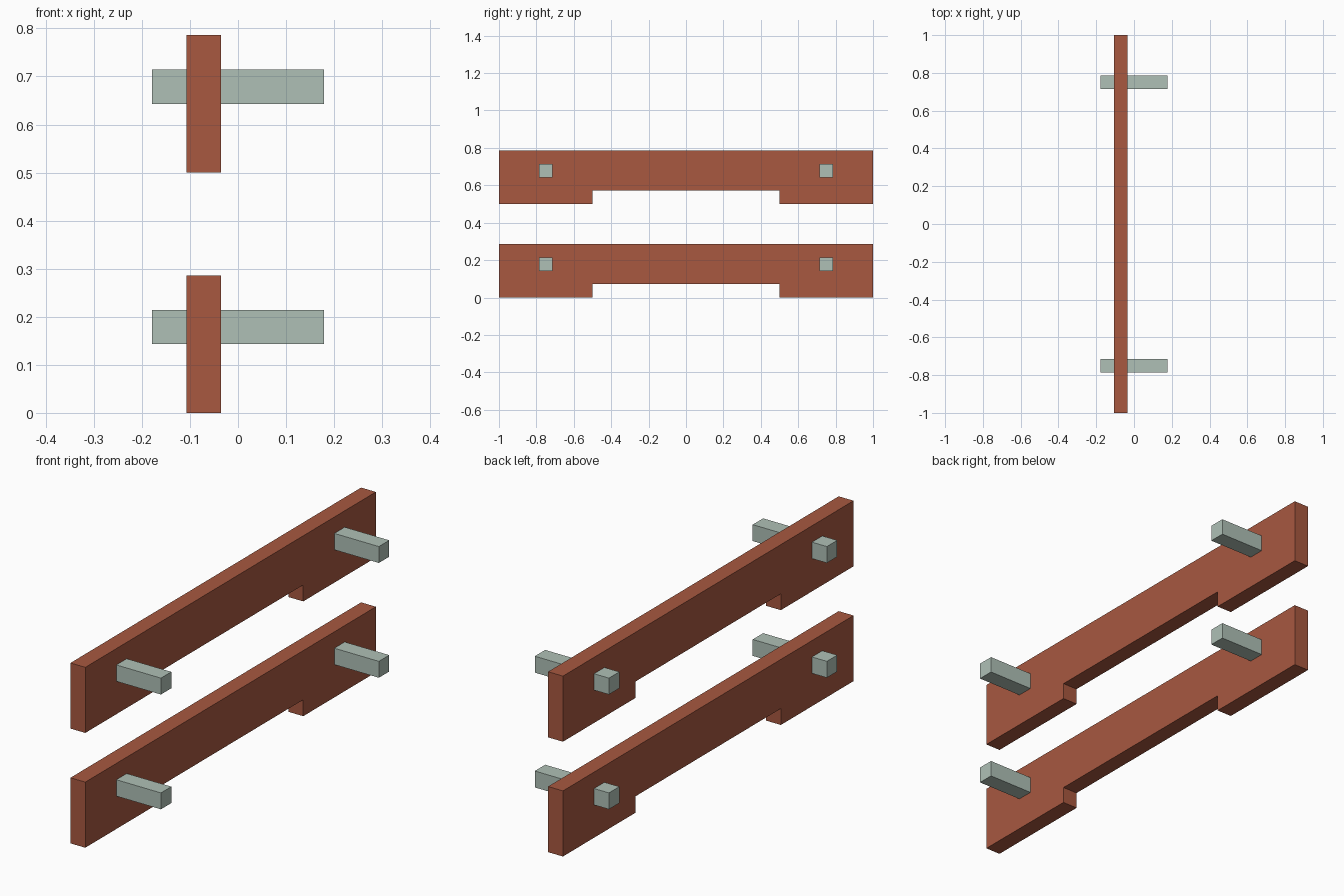
import bpy
import bmesh

if "Cube" in bpy.data.objects:
    bpy.data.objects.remove(bpy.data.objects["Cube"])

U = 1 / 14  # board thickness and peg width


def material(name, colour):
    m = bpy.data.materials.new(name)
    m.diffuse_color = (*colour, 1)
    m.use_nodes = True
    m.node_tree.nodes["Principled BSDF"].inputs["Base Color"].default_value = m.diffuse_color
    return m


wood = material("red_brown_wood", (0.392, 0.098, 0.051))
pale = material("pale_grey_green", (0.429, 0.527, 0.468))


def extrude_x(name, profile, x0, x1, mat):
    """Extrude a closed (y, z) profile along x."""
    bm = bmesh.new()
    face = bm.faces.new([bm.verts.new((x0, y, z)) for y, z in profile])
    ext = bmesh.ops.extrude_face_region(bm, geom=[face])
    moved = [v for v in ext["geom"] if isinstance(v, bmesh.types.BMVert)]
    bmesh.ops.translate(bm, verts=moved, vec=(x1 - x0, 0, 0))
    bmesh.ops.recalc_face_normals(bm, faces=bm.faces)
    mesh = bpy.data.meshes.new(name)
    bm.to_mesh(mesh)
    bm.free()
    mesh.materials.append(mat)
    bpy.context.collection.objects.link(bpy.data.objects.new(name, mesh))


for level, z in (("lower", 0.0), ("upper", 0.5)):
    # Board with a shallow notch along the middle of its bottom edge
    half = [(0.5, z + U), (0.5, z), (1, z), (1, z + 4 * U)]
    profile = half + [(-y, h) for y, h in reversed(half)]
    extrude_x(level + "_board", profile, -1.5 * U, -0.5 * U, wood)

    # Square pegs passing through the board near each end
    for side, y in (("front", -0.75), ("back", 0.75)):
        a, b, lo, hi = y - U / 2, y + U / 2, z + 2 * U, z + 3 * U
        extrude_x(f"{level}_{side}_peg", [(a, lo), (b, lo), (b, hi), (a, hi)],
                  -2.5 * U, 2.5 * U, pale)
